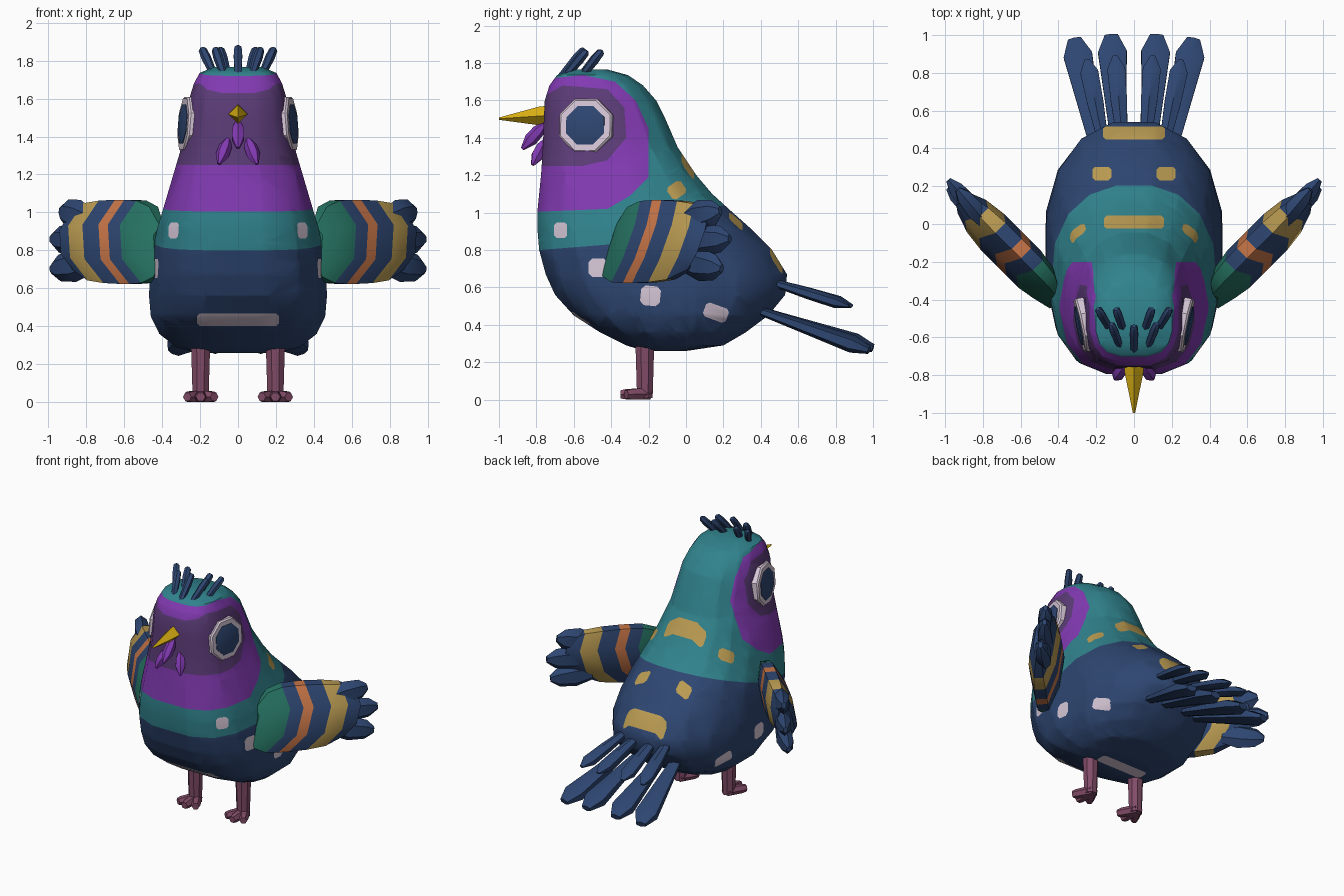
import bpy
import bmesh
from math import cos, sin, pi, radians, sqrt
from mathutils import Vector

if "Cube" in bpy.data.objects:
    bpy.data.objects.remove(bpy.data.objects["Cube"])

COLOURS = {
    "navy": (.027, .061, .165), "teal": (.030, .225, .265),
    "purple": (.223, .042, .445), "dark_purple": (.107, .045, .188),
    "ochre": (.491, .328, .084), "orange": (.578, .181, .065),
    "green": (.019, .171, .122), "pale_pink": (.686, .578, .686),
    "mauve": (.223, .072, .138), "yellow": (.716, .445, .007),
}
MATS = {}
for label, rgb in COLOURS.items():
    m = bpy.data.materials.new(label)
    m.use_nodes = True
    m.diffuse_color = (*rgb, 1)
    m.node_tree.nodes["Principled BSDF"].inputs["Base Color"].default_value = (*rgb, 1)
    MATS[label] = m


def loft(rings, colours, slots):
    """Skin a list of equal rings; colours holds one name per segment."""
    bm = bmesh.new()
    loops = [[bm.verts.new(p) for p in ring] for ring in rings]
    n = len(loops[0])
    for a, b, c in zip(loops, loops[1:], colours):
        for i in range(n):
            j = (i + 1) % n
            bm.faces.new((a[i], a[j], b[j], b[i])).material_index = slots.index(c)
    bm.faces.new(loops[0][::-1]).material_index = slots.index(colours[0])
    bm.faces.new(loops[-1]).material_index = slots.index(colours[-1])
    bmesh.ops.recalc_face_normals(bm, faces=bm.faces)
    return bm


def finish(name, bm, slots, mirror=False, angle=38):
    mesh = bpy.data.meshes.new(name)
    bm.to_mesh(mesh)
    bm.free()
    ob = bpy.data.objects.new(name, mesh)
    bpy.context.collection.objects.link(ob)
    for s in slots:
        mesh.materials.append(MATS[s])
    bpy.ops.object.select_all(action="DESELECT")
    ob.select_set(True)
    bpy.context.view_layer.objects.active = ob
    bpy.ops.object.shade_smooth_by_angle(angle=radians(angle))
    if mirror:
        ob.modifiers.new("Mirror", "MIRROR")
    return ob


def tube(name, p0, p1, profile, colour, mirror=False, sides=6, flat=(1, 1), phase=.5):
    """Tapered tube from p0 to p1; profile lists (fraction, radius)."""
    p0, p1 = Vector(p0), Vector(p1)
    q = (p1 - p0).to_track_quat("Z", "Y")
    rings = []
    for t, r in profile:
        rings.append([p0.lerp(p1, t) + q @ Vector((
            r * flat[0] * cos(2 * pi * (i + phase) / sides),
            r * flat[1] * sin(2 * pi * (i + phase) / sides), 0)) for i in range(sides)])
    bm = loft(rings, [colour] * (len(profile) - 1), [colour])
    return finish(name, bm, [colour], mirror)


def power(v, n):
    return (1 if v >= 0 else -1) * abs(v) ** (2 / n)


# Body and head: rings of (height, front, back, half width)
BODY = [
    (.26, -.22, .00, .22), (.29, -.32, .20, .33), (.36, -.46, .32, .42),
    (.45, -.60, .44, .465), (.56, -.70, .53, .475), (.67, -.75, .54, .47),
    (.80, -.785, .46, .455), (.92, -.795, .34, .43), (1.0, -.795, .25, .405),
    (1.1, -.785, .14, .375), (1.2, -.775, .055, .345), (1.35, -.765, -.045, .30),
    (1.5, -.76, -.11, .275), (1.6, -.755, -.16, .26), (1.68, -.73, -.23, .235),
    (1.735, -.69, -.31, .205), (1.765, -.60, -.42, .13),
]
SIDES = 16
rings = []
for z, front, back, w in BODY:
    mid, half = (front + back) / 2, (back - front) / 2
    ring = []
    for i in range(SIDES):
        a = 2 * pi * (i + .5) / SIDES
        n = 3 if sin(a) < 0 else 2.25
        ring.append((w * power(cos(a), n), mid + half * power(sin(a), n), z))
    # square the ends so the stated front and back are reached
    lo, hi = min(p[1] for p in ring), max(p[1] for p in ring)
    rings.append([(x, front + (y - lo) / (hi - lo) * (back - front), z) for x, y, z in ring])
SLOTS = ["navy", "teal", "purple", "dark_purple", "pale_pink", "ochre"]
body = loft(rings, ["navy"] * (len(BODY) - 1), SLOTS)


def paint(planes, colour):
    """Cut the body along planes and colour the faces behind all of them."""
    planes = [(Vector(c), Vector(n).normalized()) for c, n in planes]

    def inside(k):
        return [f for f in body.faces if all(
            (f.calc_center_median() - c).dot(n) < 0 for c, n in planes[:k])]
    for k, (c, n) in enumerate(planes):
        faces = inside(k)
        edges = {e for f in faces for e in f.edges}
        verts = {v for f in faces for v in f.verts}
        bmesh.ops.bisect_plane(body, geom=faces + list(edges) + list(verts),
                               dist=1e-5, plane_co=c, plane_no=n)
    for f in inside(len(planes)):
        f.material_index = SLOTS.index(colour)


PLACE = {"x": lambda u, v: Vector((0, u, v)), "y": lambda u, v: Vector((u, 0, v)),
         "z": lambda u, v: Vector((u, v, 0))}


def prism(axis, pts):
    """Side planes of a convex outline pushed along an axis."""
    put = PLACE[axis]
    centre = sum((put(*p) for p in pts), Vector()) / len(pts)
    planes = []
    for (u, v), (s, t) in zip(pts, pts[1:] + pts[:1]):
        no = put(t - v, u - s)
        if (centre - put(u, v)).dot(no) > 0:
            no = -no
        planes.append((put(u, v), no))
    return planes


def patch(u, v, w, h, turn=0):
    """Rectangle with clipped corners."""
    k = min(w, h) * .4
    pts = [(w, h - k), (w - k, h), (k - w, h), (-w, h - k),
           (-w, k - h), (k - w, -h), (w - k, -h), (w, k - h)]
    c, s = cos(turn), sin(turn)
    return [(u + a * c - b * s, v + a * s + b * c) for a, b in pts]


# Plumage regions
paint([((0, -.78, .80), (0, .08, -1)), ((0, .2, 1.04), (0, .35, -1))], "teal")
paint(prism("x", [(-.9, 1.0), (-.42, 1.02), (-.3, 1.09), (-.2, 1.19), (-.2, 1.45),
                  (-.27, 1.6), (-.38, 1.7), (-.55, 1.735), (-.9, 1.70)]), "purple")
paint(prism("x", [(-.9, 1.25), (-.55, 1.25), (-.42, 1.28), (-.32, 1.4), (-.33, 1.56),
                  (-.42, 1.66), (-.66, 1.68), (-.76, 1.62), (-.9, 1.5)]), "dark_purple")

# Pale spots on the sides, breast strip and belly strip
for y, z, w, h, turn in [(-.67, .905, .035, .042, 0), (-.47, .705, .05, .05, 0),
                         (-.19, .555, .053, .053, -.1), (.16, .465, .065, .04, -.35)]:
    paint(prism("x", patch(y, z, w, h, turn)), "pale_pink")
paint(prism("y", patch(0, .435, .215, .033)) + [((0, -.2, 0), (0, 1, 0))], "pale_pink")
paint(prism("z", patch(0, -.13, .19, .045)) + [((0, 0, .6), (0, 0, 1))], "pale_pink")

# Ochre marks on the back
UP = [((0, 0, .6), (0, 0, -1))]
for x, y, w, h in [(0, .482, .165, .034), (0, .01, .16, .034),
                   (.17, .267, .05, .036), (-.17, .267, .05, .036)]:
    paint(prism("z", patch(x, y, w, h)) + UP, "ochre")
paint(prism("x", patch(-.05, 1.12, .045, .04, .6)), "ochre")
finish("body", body, SLOTS)

# Eyes
eye = Vector((.272, -.535, 1.465))
out = Vector((1, -.2, .08)).normalized()
tube("eye_white", eye - out * .05, eye + out * .018,
     [(0, .155), (.85, .155), (1, .145)], "pale_pink", True, 8)
tube("pupil", eye, eye + out * .027, [(0, .112), (.8, .112), (1, .095)], "navy", True, 8)

# Beak and wattles
tube("beak", (0, -.73, 1.52), (0, -1.0, 1.502), [(0, .052), (.2, .05), (1, .006)],
     "yellow", sides=4, phase=0)
OVAL = [(0, .012), (.3, .034), (.65, .036), (1, .01)]
tube("middle_wattle", (0, -.75, 1.48), (0, -.875, 1.34), OVAL, "purple")
tube("side_wattle", (.05, -.75, 1.39), (.1, -.82, 1.255), OVAL, "purple", True)

# Crest feathers
QUILL = [(0, .018), (.7, .026), (.95, .022), (1, .012)]
tube("crest_middle", (0, -.69, 1.70), (0, -.54, 1.875), QUILL, "navy")
for i, (x0, y0, x1, y1) in enumerate([(.07, -.66, .12, -.53), (.05, -.58, .095, -.45),
                                      (.12, -.57, .19, -.45)]):
    tube(f"crest_feather_{i + 1}", (x0, y0, 1.71), (x1, y1, 1.865), QUILL, "navy", True)

# Tail feathers
LONG = [(0, .04), (.5, .068), (.85, .088), (1, .04)]
SHORT = [(0, .03), (.5, .05), (.85, .055), (1, .015)]
tube("tail_lower_outer", (.19, .38, .48), (.315, .98, .265), LONG, "navy", True, flat=(1, .55))
tube("tail_lower_inner", (.08, .38, .48), (.12, 1.0, .275), LONG, "navy", True, flat=(1, .55))
tube("tail_upper_outer", (.16, .42, .64), (.25, .87, .50), SHORT, "navy", True, flat=(1, .6))
tube("tail_upper_inner", (.06, .42, .64), (.10, .89, .50), SHORT, "navy", True, flat=(1, .6))


# Wings: s runs along the wing, n away from its face
def wing_point(s, n, z):
    return Vector(((s + n) / sqrt(2), (s - n) / sqrt(2), z))


rings = []
for s, h, t in [(.03, .09, .04), (.12, .20, .085), (.22, .235, .1), (.31, .24, .1),
                (.38, .24, .1), (.50, .235, .1), (.62, .22, .085), (.72, .16, .05)]:
    ring = []
    for i in range(8):
        a = 2 * pi * (i + .5) / 8
        v, k = cos(a), h / .24
        lag = (.07 * v - .08 * (abs(v) > .5)) * k
        ring.append(wing_point(s + lag, .56 + t * sin(a) - .05 * v * k, .845 + h * v))
    rings.append(ring)
bands = ["green", "green", "navy", "orange", "navy", "ochre", "navy"]
slots = ["green", "navy", "orange", "ochre"]
finish("wing", loft(rings, bands, slots), slots, True)
LOBE = [(0, .06), (.4, .088), (.8, .07), (1, .025)]
for i, (z0, s, n, z1) in enumerate([(.96, .79, .53, 1.01), (.85, .86, .53, .86),
                                    (.735, .83, .56, .70)]):
    tube(f"wing_tip_{i + 1}", wing_point(.55, .55, z0), wing_point(s, n, z1), LOBE,
         "navy", True, flat=(.65, 1))

# Legs and toes
tube("leg", (.197, -.22, .01), (.197, -.22, .32), [(0, .045), (.2, .047), (1, .055)],
     "mauve", True, 8)
for i, (x, y) in enumerate([(.125, -.32), (.197, -.35), (.268, -.32)]):
    tube(f"toe_{i + 1}", (.197, -.2, .032), (x, y, .028),
         [(0, .036), (.8, .032), (1, .025)], "mauve", True, 6, phase=0)
